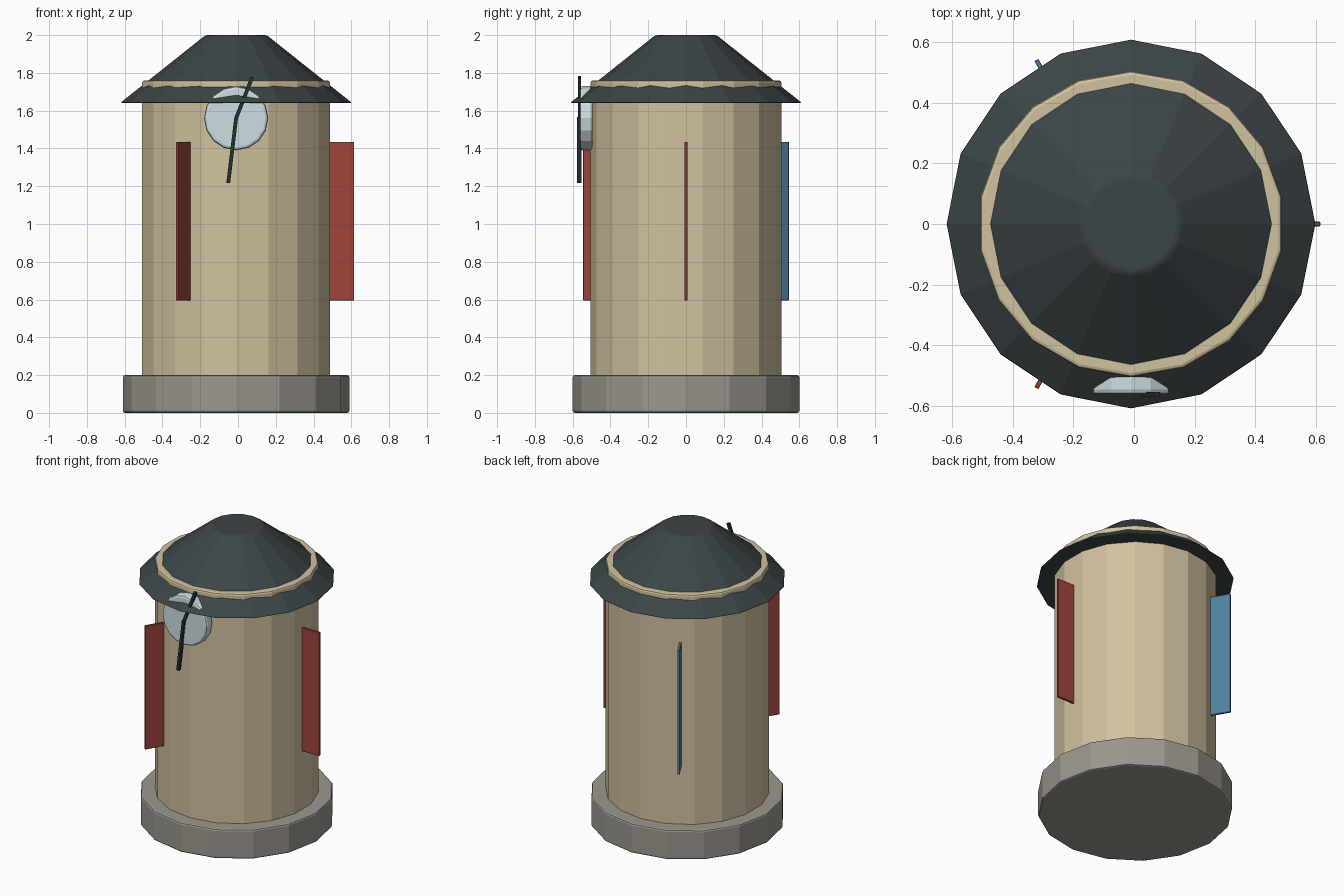
import bpy
from math import radians, cos, sin, pi, atan2, hypot

if "Cube" in bpy.data.objects:
    bpy.data.objects.remove(bpy.data.objects["Cube"])

CX = -0.01  # column axis


def material(name, rgb):
    m = bpy.data.materials.new(name)
    m.diffuse_color = (*rgb, 1)
    m.use_nodes = True
    m.node_tree.nodes["Principled BSDF"].inputs["Base Color"].default_value = m.diffuse_color
    return m


STONE = material("stone", (0.33, 0.31, 0.275))
TAN = material("tan", (0.64, 0.54, 0.35))
DARK = material("dark_roof", (0.045, 0.058, 0.062))
RED = material("red", (0.35, 0.06, 0.045))
BLUE = material("blue", (0.08, 0.22, 0.35))
PALE = material("pale", (0.61, 0.73, 0.76))
BLACK = material("black", (0.02, 0.027, 0.03))


def finish(name, mat, bevel, segments=2):
    ob = bpy.context.object
    ob.name = name
    ob.data.materials.append(mat)
    if bevel:
        mod = ob.modifiers.new("bevel", "BEVEL")
        mod.width = bevel
        mod.segments = segments
        mod.limit_method = "ANGLE"
        mod.angle_limit = radians(30)
    return ob


def frustum(name, sides, r1, r2, z1, z2, mat, bevel=0.012):
    bpy.ops.mesh.primitive_cone_add(vertices=sides, radius1=r1, radius2=r2, depth=z2 - z1,
                                    location=(CX, 0, (z1 + z2) / 2))
    return finish(name, mat, bevel)


def box(name, size, loc, rot, mat, bevel=0):
    bpy.ops.mesh.primitive_cube_add(size=1, location=loc, rotation=rot)
    ob = bpy.context.object
    for v in ob.data.vertices:
        v.co = [c * s for c, s in zip(v.co, size)]
    return finish(name, mat, bevel, 1)


# Column: plinth, shaft poking through the roof as a ring, conical roof
frustum("plinth", 16, 0.6, 0.6, 0, 0.2, STONE)
frustum("shaft", 18, 0.505, 0.505, 0.18, 1.76, TAN)
frustum("roof", 16, 0.615, 0.162, 1.64, 2.0, DARK)

# Radial poster fins
for i, mat in enumerate((RED, BLUE, RED)):
    a = i * 2 * pi / 3
    r = (0.46 + 0.625) / 2
    box(f"poster_fin_{i + 1}", (0.165, 0.015, 0.84),
        (CX + r * cos(a), r * sin(a), 1.015), (0, 0, a), mat, 0.002)

# Clock disc on the front
bpy.ops.mesh.primitive_cylinder_add(vertices=16, radius=0.17, depth=0.068,
                                    location=(CX, -0.528, 1.56), rotation=(pi / 2, 0, 0))
finish("clock_disc", PALE, 0.015)


# Clock hands running from the disc centre to a tip
def hand(name, tip_x, tip_z, width, depth, y):
    dx, dz = tip_x - CX, tip_z - 1.56
    box(name, (width, depth, hypot(dx, dz) + 0.01),
        ((tip_x + CX) / 2, y, (tip_z + 1.56) / 2), (0, atan2(dx, dz), 0), BLACK)


hand("long_hand", -0.051, 1.222, 0.02, 0.022, -0.565)
hand("short_hand", 0.074, 1.774, 0.02, 0.016, -0.563)
